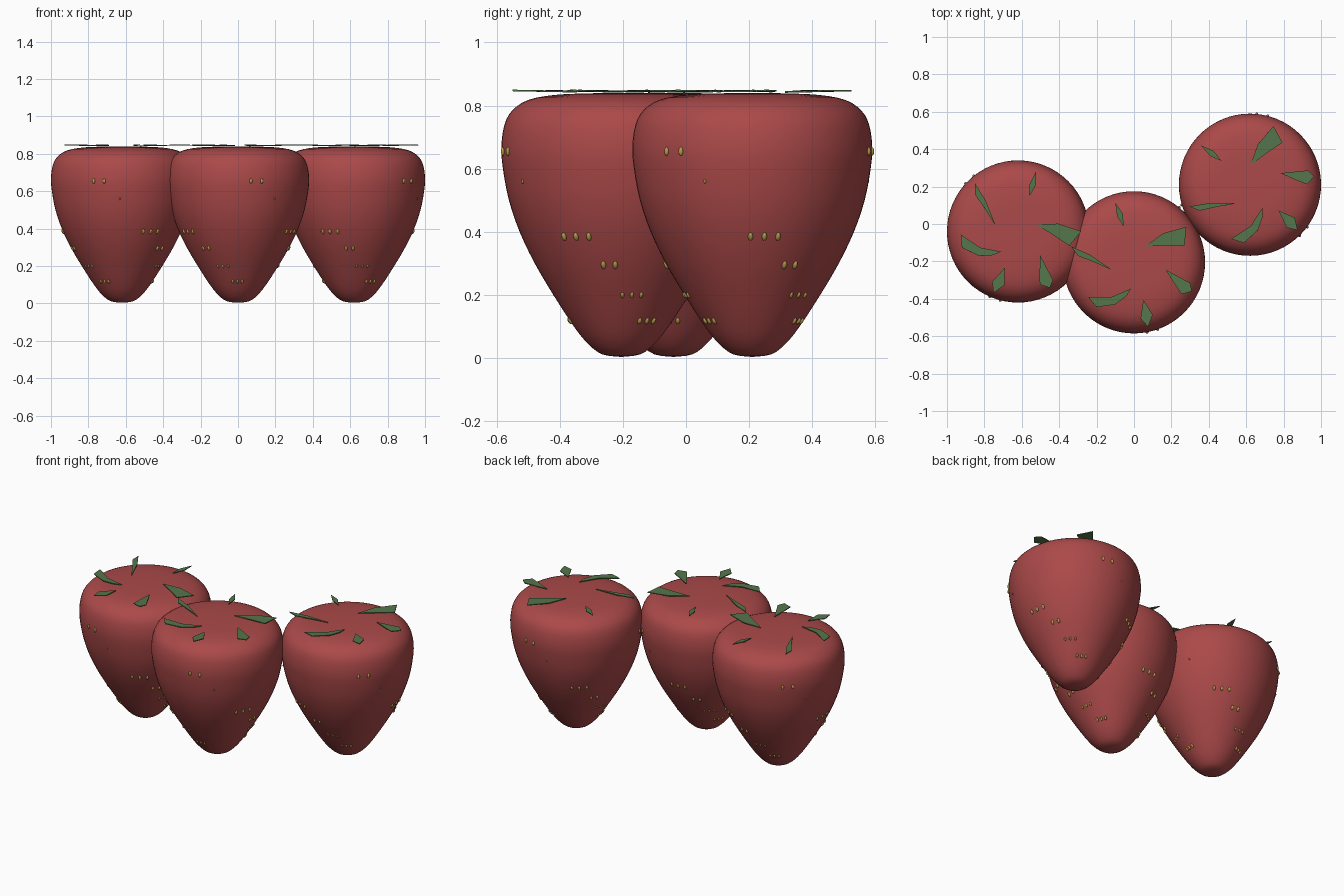
import bpy, bmesh
from math import sin, cos, radians, pi, hypot
from mathutils import Matrix, Vector

cube = bpy.data.objects.get("Cube")
if cube:
    bpy.data.objects.remove(cube)


def material(name, color):
    mat = bpy.data.materials.new(name)
    mat.use_nodes = True
    mat.diffuse_color = (*color, 1)
    mat.node_tree.nodes["Principled BSDF"].inputs["Base Color"].default_value = (*color, 1)
    return mat


RED = material("berry red", (0.41, 0.067, 0.067))
GREEN = material("leaf green", (0.09, 0.18, 0.07))
GOLD = material("seed gold", (0.45, 0.32, 0.07))

# Berry half profile (radius, height), from tip to crown
PROFILE = [(0, .004), (.06, .012), (.105, .045), (.15, .1), (.215, .2), (.274, .3),
           (.322, .4), (.356, .5), (.375, .6), (.38, .67), (.37, .74), (.345, .785),
           (.295, .818), (.21, .834), (.1, .839), (0, .84)]

# Leaf outlines around the crown
LEAVES = [
    [(-.1, .32), (-.06, .26), (-.055, .19), (-.09, .245)],
    [(.28, .19), (.27, .09), (.17, .09), (.06, .085), (.155, .155)],
    [(.17, -.04), (.3, -.11), (.31, -.155), (.255, -.17), (.22, -.12)],
    [(.05, -.2), (.1, -.28), (.075, -.345), (.035, -.3)],
    [(-.245, -.185), (-.2, -.24), (-.1, -.225), (-.04, -.18), (-.015, -.14), (-.12, -.185)],
    [(-.335, .085), (-.3, .035), (-.21, 0), (-.11, -.045), (-.235, .04)],
]

# Seed rows: height, angle in the group, seed count, spacing, size
SEED_ROWS = [(.655, 0, 2, 9, 1), (.56, 17, 1, 0, .5), (.385, -73, 3, 8, 1),
             (.295, -54, 2, 8, 1), (.2, -37, 3, 8, .75), (.118, -16, 3, 9, .85)]
SEED_GROUPS = (-75, 46, 167)


def smooth_profile(points, steps=3):
    # Catmull-Rom curve through the profile
    pts = [Vector(p) for p in points]
    ext = [pts[0]] + pts + [pts[-1]]
    out = []
    for a, b, c, d in zip(ext, ext[1:], ext[2:], ext[3:]):
        for i in range(steps):
            t = i / steps
            out.append(b + (c - a) * t / 2 + (a * 2 - b * 5 + c * 4 - d) * t * t / 2
                       + (b * 3 - a - c * 3 + d) * t ** 3 / 2)
    return out + [pts[-1]]


CURVE = smooth_profile(PROFILE)


def surface_at(height):
    # Radius and slope of the berry side at a height
    for a, b in zip(CURVE, CURVE[1:]):
        if a.y <= height <= b.y:
            t = (height - a.y) / (b.y - a.y)
            return a.x + (b.x - a.x) * t, (b.x - a.x) / (b.y - a.y)


def finish(bm, name, mat, place, smooth):
    mesh = bpy.data.meshes.new(name)
    bm.normal_update()
    bm.to_mesh(mesh)
    bm.free()
    mesh.materials.append(mat)
    for poly in mesh.polygons:
        poly.use_smooth = smooth
    obj = bpy.data.objects.new(name, mesh)
    obj.matrix_world = place
    bpy.context.collection.objects.link(obj)
    return obj


def make_body(name, place):
    bm = bmesh.new()
    verts = [bm.verts.new((p.x, 0, p.y)) for p in CURVE]
    edges = [bm.edges.new(pair) for pair in zip(verts, verts[1:])]
    bmesh.ops.spin(bm, geom=verts + edges, cent=(0, 0, 0), axis=(0, 0, 1),
                   angle=2 * pi, steps=64, use_duplicate=False)
    bmesh.ops.remove_doubles(bm, verts=bm.verts, dist=1e-4)
    bmesh.ops.recalc_face_normals(bm, faces=bm.faces)
    finish(bm, name, RED, place, True)


def make_leaves(name, place):
    bm = bmesh.new()
    for outline in LEAVES:
        verts = [bm.verts.new((x, y, .841 + .02 * hypot(x, y))) for x, y in outline]
        bm.faces.new(verts)
    bmesh.ops.recalc_face_normals(bm, faces=bm.faces)
    for face in bm.faces:
        if face.normal.z < 0:
            face.normal_flip()
    leaves = finish(bm, name, GREEN, place, False)
    solid = leaves.modifiers.new("thickness", 'SOLIDIFY')
    solid.thickness = .005
    solid.offset = 0


def make_seeds(name, place):
    bm = bmesh.new()
    for group in SEED_GROUPS:
        for height, angle, count, gap, size in SEED_ROWS:
            radius, slope = surface_at(height)
            for i in range(count):
                turn = radians(group + angle + gap * (i - (count - 1) / 2))
                mat = (Matrix.Rotation(turn, 4, 'Z')
                       @ Matrix.Translation((radius, 0, height))
                       @ Matrix.Rotation(math_tilt(slope), 4, 'Y')
                       @ Matrix.Diagonal((.008 * size, .008 * size, .014 * size, 1)))
                bmesh.ops.create_uvsphere(bm, u_segments=12, v_segments=8, radius=1, matrix=mat)
    finish(bm, name, GOLD, place, True)


def math_tilt(slope):
    # Lean a seed along the berry side
    return Vector((1, slope)).angle(Vector((1, 0))) * (1 if slope > 0 else -1)


# Three identical berries, each turned differently
for side, x, y, turn in (("right", -.62, -.04, -34), ("middle", 0, -.205, 0), ("left", .62, .21, 34)):
    place = Matrix.Translation((x, y, 0)) @ Matrix.Rotation(radians(turn), 4, 'Z')
    make_body(side + "_berry", place)
    make_leaves(side + "_leaves", place)
    make_seeds(side + "_seeds", place)
